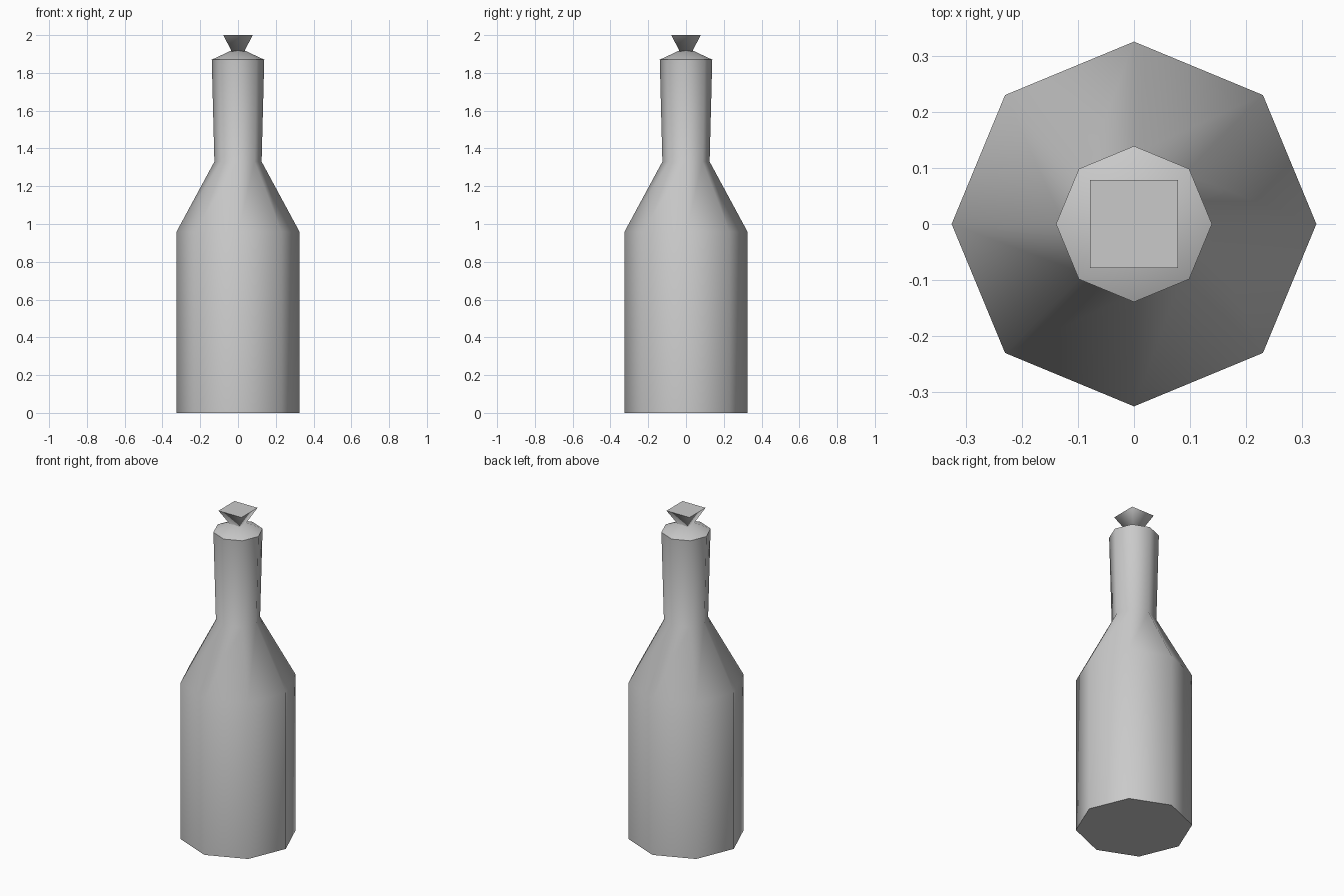
import bpy, bmesh, math

cube = bpy.data.objects.get("Cube")
if cube:
    bpy.data.objects.remove(cube, do_unlink=True)

grey = bpy.data.materials.new("plain_grey")
grey.use_nodes = True
grey.diffuse_color = (0.59, 0.59, 0.59, 1)
grey.node_tree.nodes["Principled BSDF"].inputs["Base Color"].default_value = grey.diffuse_color


def lathe(name, profile, sides, turn, smooth_angle):
    """Join rings of (radius, z); zero radius makes a tip, open ends are capped."""
    bm = bmesh.new()
    rings = []
    for radius, z in profile:
        count = sides if radius > 0 else 1
        angles = [turn + math.tau * i / sides for i in range(count)]
        rings.append([bm.verts.new((radius * math.cos(a), radius * math.sin(a), z))
                      for a in angles])
    for low, high in zip(rings, rings[1:]):
        for i in range(sides):
            j = (i + 1) % sides
            corners = [low[i % len(low)], low[j % len(low)],
                       high[j % len(high)], high[i % len(high)]]
            bm.faces.new(list(dict.fromkeys(corners)))
    for ring in (rings[0], rings[-1]):
        if len(ring) > 1:
            bm.faces.new(ring)
    bmesh.ops.recalc_face_normals(bm, faces=bm.faces)
    mesh = bpy.data.meshes.new(name)
    bm.to_mesh(mesh)
    bm.free()
    mesh.materials.append(grey)
    obj = bpy.data.objects.new(name, mesh)
    bpy.context.collection.objects.link(obj)
    bpy.ops.object.select_all(action='DESELECT')
    obj.select_set(True)
    bpy.context.view_layer.objects.active = obj
    bpy.ops.object.shade_smooth_by_angle(angle=math.radians(smooth_angle))
    return obj


# Eight-sided bottle: body, shoulder, flared neck and pointed top
lathe("bottle", [(0.325, 0), (0.325, 0.96), (0.125, 1.33), (0.139, 1.87), (0, 1.935)],
      8, 0, 55)

# Square stopper: upturned pyramid with its tip sunk into the neck
lathe("stopper", [(0, 1.85), (0.078 * math.sqrt(2), 2)], 4, math.pi / 4, 85)
